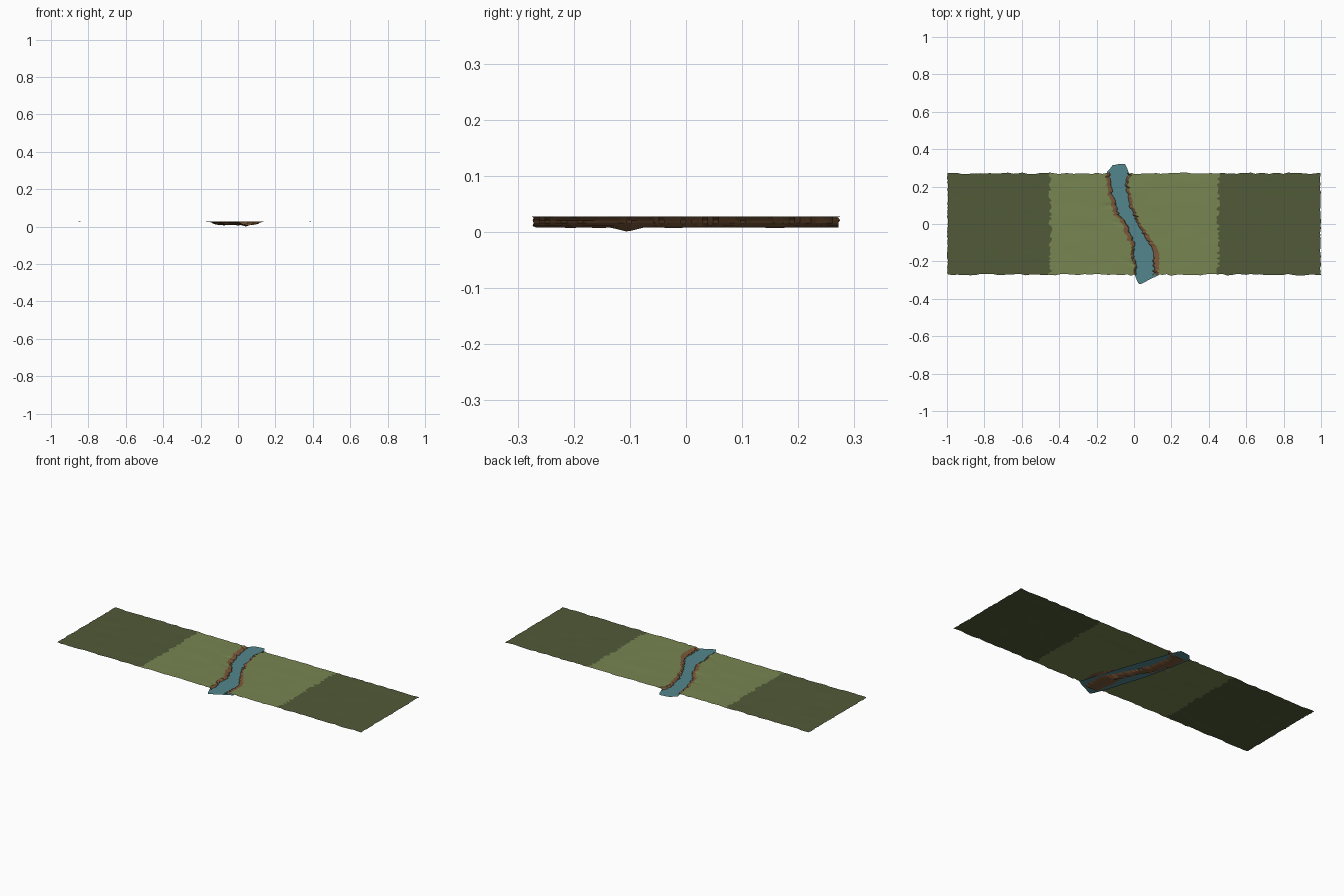
import bpy, bmesh, math, random
from mathutils import Vector, noise

if "Cube" in bpy.data.objects:
    bpy.data.objects.remove(bpy.data.objects["Cube"])

random.seed(4)


def material(name, rgb):
    m = bpy.data.materials.new(name)
    m.diffuse_color = (*rgb, 1)
    m.use_nodes = True
    m.node_tree.nodes["Principled BSDF"].inputs["Base Color"].default_value = m.diffuse_color
    return m


dark_green = material("dark grass", (0.082, 0.102, 0.040))
light_green = material("light grass", (0.185, 0.235, 0.083))
brown = material("earth brown", (0.20, 0.098, 0.042))
blue = material("water blue", (0.086, 0.24, 0.265))


def lerp_table(table, y):
    """Linear lookup in a list of (y, value), falling y."""
    for (y0, v0), (y1, v1) in zip(table, table[1:]):
        if y >= y1:
            return v0 + (v1 - v0) * (y0 - y) / (y0 - y1)
    return table[-1][1]


def jitter(a):
    return random.uniform(-a, a)


# Visible shorelines of the stream
LEFT = [(.28, -.135), (.2, -.125), (.15, -.11), (.1, -.10), (.05, -.08), (0, -.04),
        (-.05, -.015), (-.1, 0), (-.15, 0), (-.2, .005), (-.28, .02)]
RIGHT = [(.28, -.03), (.2, -.045), (.15, -.035), (.1, -.025), (.05, -.004), (0, .018),
         (-.05, .045), (-.1, .08), (-.15, .098), (-.2, .103), (-.28, .105)]
LEFT_BANK = [(.28, .012), (.2, .018), (.1, .022), (0, .02), (-.08, .025), (-.14, .01), (-.28, .006)]
RIGHT_BANK = [(.28, .008), (.1, .014), (0, .012), (-.08, .022), (-.15, .026), (-.22, .026), (-.28, .02)]
# Side gullies on the left bank: centre y at shore, slope, length
GULLIES = [(.10, -.15, .08), (.005, .35, .07), (-.21, .7, .09)]


def ground_z(x, y, shore):
    """Gently rolling meadow with small gullies beside the stream."""
    z = .0268 + .0011 * noise.noise(Vector((x * 9, y * 14, 1)))
    for gy, slope, length in GULLIES:
        d = shore - x
        if 0 <= d < length:
            off = abs(y - gy - slope * (d - .03))
            z -= .006 * (1 - d / length) * max(0, 1 - off / .014)
    return z


ROWS, OUT, MID = 56, 22, 20


def terrain_row(y):
    """One cross-section: list of points and the material of each span."""
    wl, wr = lerp_table(LEFT, y) + jitter(.007), lerp_table(RIGHT, y) + jitter(.007)
    bl = wl - lerp_table(LEFT_BANK, y) - random.uniform(0, .008)
    br = wr + lerp_table(RIGHT_BANK, y) + random.uniform(0, .008)
    edge_l, edge_r = -.447 + jitter(.011), .45 + jitter(.011)
    end_l, end_r = -.997 + jitter(.003), .997 + jitter(.003)
    left = [end_l + (edge_l - end_l) * i / OUT for i in range(OUT)]
    left += [edge_l + (bl - edge_l) * (1 - (1 - i / MID) ** 1.5) for i in range(MID + 1)]
    right = [br + (edge_r - br) * (i / MID) ** 1.5 for i in range(MID)]
    right += [edge_r + (end_r - edge_r) * i / OUT for i in range(OUT + 1)]
    # Trench between the two bank tops, with one deep pool
    bed = .0075 + .0012 * noise.noise(Vector((0, y * 22, 3)))
    bed = bed - .0072 * max(0, 1 - abs(y + .105) / .03)
    w = wr - wl
    trench = [(wl - .004, .0205), (wl, .016), (wl + .2 * w, .0105), (wl + .5 * w, max(bed, 0)),
              (wr - .2 * w, .0105), (wr, .016), (wr + .004, .0205)]
    pts = [(x, y, ground_z(x, y, bl + .02)) for x in left]
    pts += [(x, y, z) for x, z in trench]
    pts += [(x, y, ground_z(x, y, -9)) for x in right]
    return pts


def sheet(name, rows, mats, pick):
    """Join rows of points into a surface facing up."""
    bm = bmesh.new()
    grid = [[bm.verts.new(p) for p in row] for row in rows]
    for r0, r1 in zip(grid, grid[1:]):
        for i in range(len(r0) - 1):
            f = bm.faces.new((r0[i], r0[i + 1], r1[i + 1], r1[i]))
            f.material_index = pick(i)
    me = bpy.data.meshes.new(name)
    bm.to_mesh(me)
    bm.free()
    for m in mats:
        me.materials.append(m)
    ob = bpy.data.objects.new(name, me)
    bpy.context.collection.objects.link(ob)
    bpy.context.view_layer.objects.active = ob
    ob.select_set(True)
    bpy.ops.object.shade_smooth_by_angle(angle=math.radians(20))
    ob.select_set(False)
    return ob


def ground_material(i):
    if i < OUT or i >= OUT + 2 * MID + 8:
        return 0
    return 2 if OUT + MID <= i < OUT + MID + 8 else 1


# Ground: dark fields, light meadow, brown stream bed; ragged outer edge
rows = []
for j in range(ROWS + 1):
    row = terrain_row(-.271 + .542 * j / ROWS)
    if j in (0, ROWS):
        row = [(x, y + jitter(.004), z) for x, y, z in row]
    rows.append(row)
sheet("ground", rows, [dark_green, light_green, brown], ground_material)

# Water: flat slanted strip running past both ends of the ground
WATER_L = [(.32, -.115), (.28, -.145), (0, -.085), (-.265, 0), (-.32, .027)]
WATER_R = [(.32, -.05), (.28, -.03), (0, .07), (-.265, .155), (-.28, .12), (-.32, .05)]
water = []
for k in range(33):
    y = -.32 + .64 * k / 32
    l, r = lerp_table(WATER_L, y), lerp_table(WATER_R, y)
    tilt = .012 if y > .28 else (.01 if y < -.28 else 0)
    water.append([(l + (r - l) * t, min(.322, max(-.322, y + tilt * (t - .5))), .016)
                  for t in (0, .25, .5, .75, 1)])
sheet("water", water, [blue], lambda i: 0)
